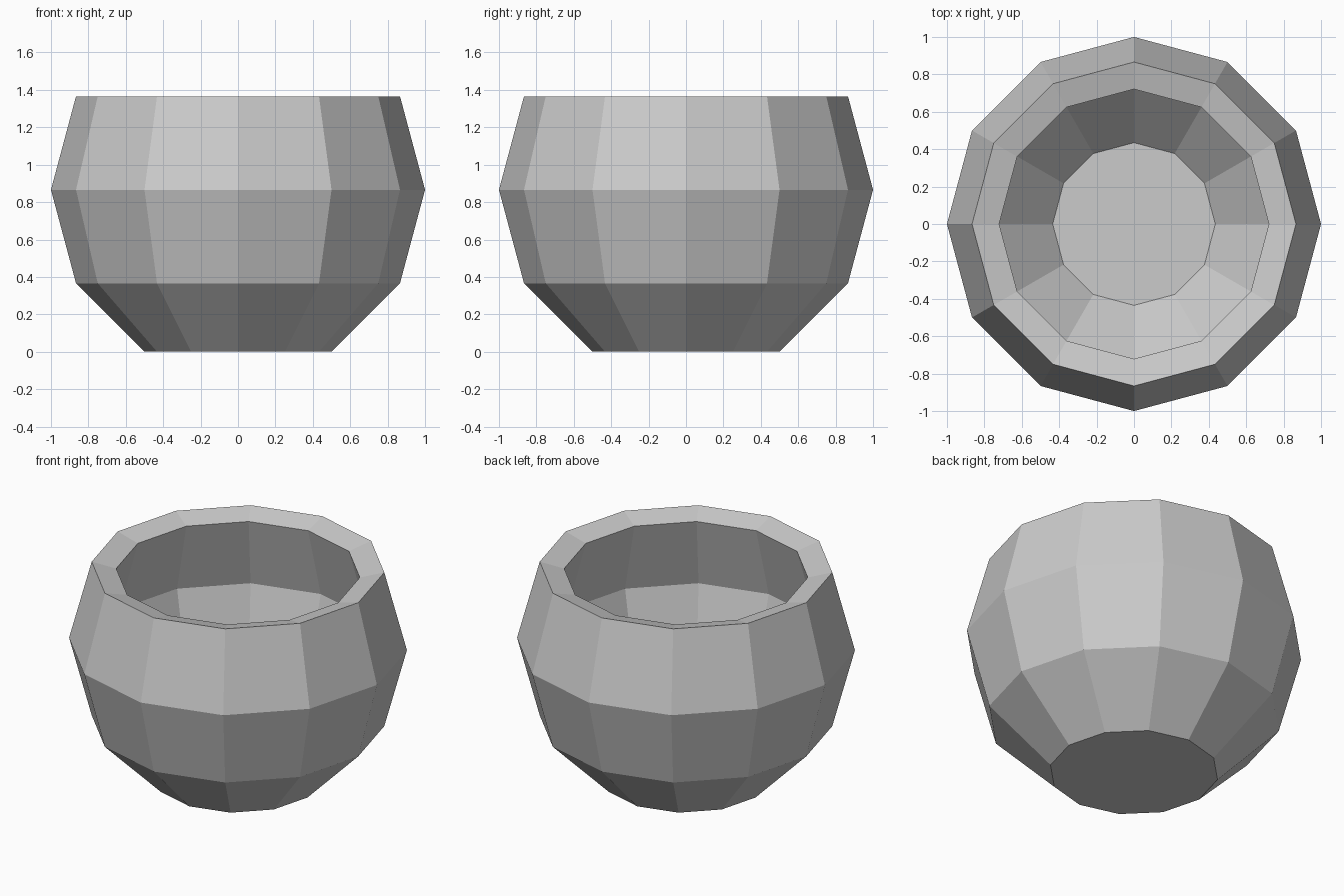
import bpy, bmesh
from math import sin, cos, pi

if "Cube" in bpy.data.objects:
    bpy.data.objects.remove(bpy.data.objects["Cube"])

SIDES = 12
# Outer profile (radius, height), bottom to rim: rings of a faceted sphere
profile = [(0.5, 0.0), (0.866, 0.366), (1.0, 0.866), (0.866, 1.366)]

bm = bmesh.new()
rings = [[bm.verts.new((r * cos(2 * pi * i / SIDES), r * sin(2 * pi * i / SIDES), z))
          for i in range(SIDES)] for r, z in profile]

# Side facets
for low, high in zip(rings, rings[1:]):
    for i in range(SIDES):
        j = (i + 1) % SIDES
        bm.faces.new((low[i], low[j], high[j], high[i]))

# Flat base, facing down
bm.faces.new(rings[0][::-1])

mesh = bpy.data.meshes.new("bowl")
bm.to_mesh(mesh)
bm.free()
bowl = bpy.data.objects.new("bowl", mesh)
bpy.context.collection.objects.link(bowl)

# Wall thickness going inwards, which also makes the sloped rim
wall = bowl.modifiers.new("wall", 'SOLIDIFY')
wall.thickness = 0.15
wall.offset = -1
